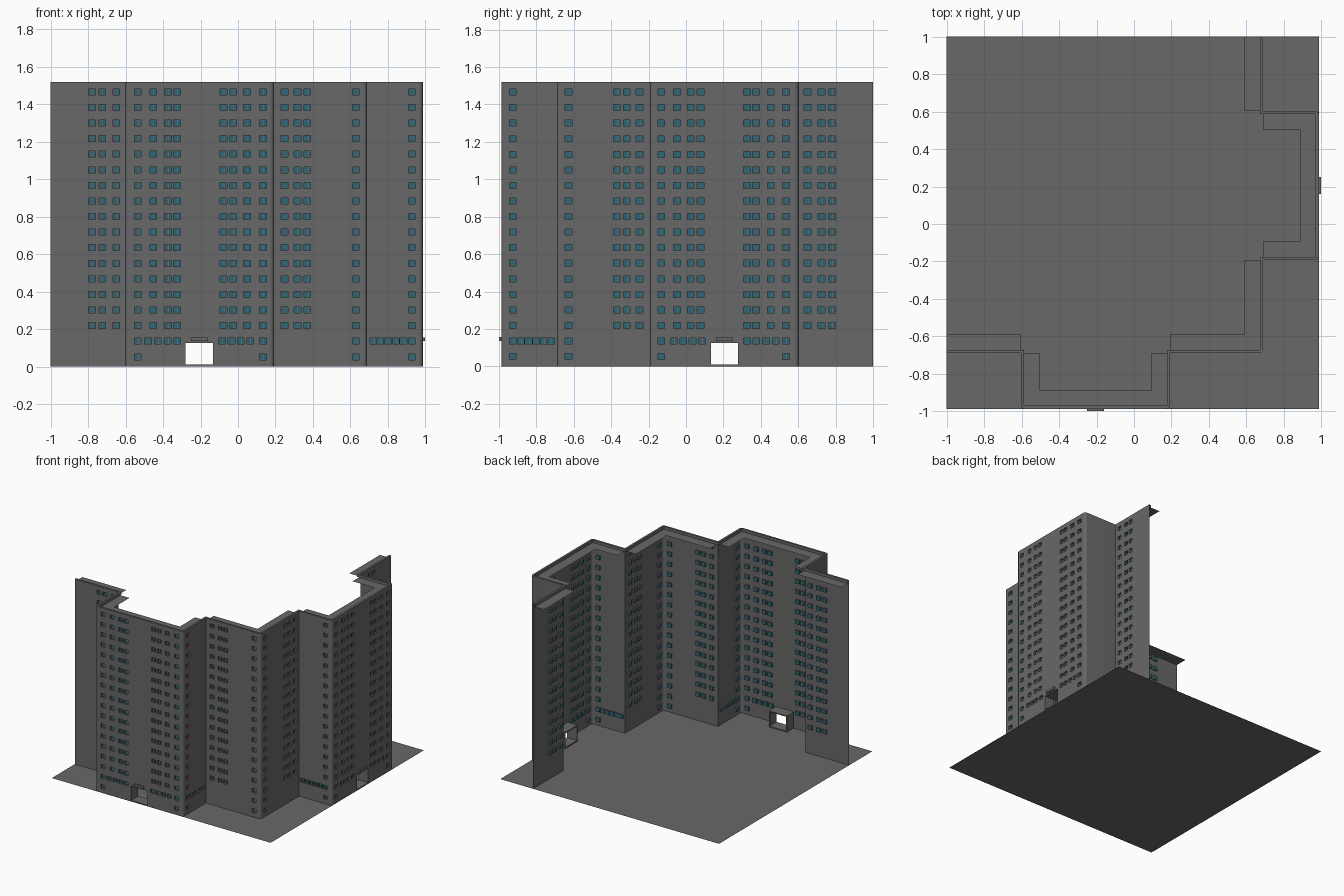
import bpy, bmesh, math
from mathutils import Vector

if "Cube" in bpy.data.objects:
    bpy.data.objects.remove(bpy.data.objects["Cube"])

FLOOR, FLOORS = 0.0832, 18
ROOF_Z, TOP_Z = FLOOR * FLOORS, 1.52
R, LIP, REVEAL = 0.02, 0.017, 0.014      # corner radius, parapet width, window depth
WIN_W, WIN_H = 0.036, 0.032


def material(name, rgb):
    m = bpy.data.materials.new(name)
    m.diffuse_color = (*rgb, 1)
    m.use_nodes = True
    m.node_tree.nodes["Principled BSDF"].inputs["Base Color"].default_value = m.diffuse_color
    return m


concrete = material("concrete", (0.14, 0.14, 0.14))
teal = material("teal_glass", (0.03, 0.13, 0.17))


def finish(name, bm, mat, smooth=False):
    me = bpy.data.meshes.new(name)
    bm.to_mesh(me)
    bm.free()
    me.materials.append(mat)
    ob = bpy.data.objects.new(name, me)
    bpy.context.collection.objects.link(ob)
    if smooth:
        bpy.ops.object.select_all(action='DESELECT')
        ob.select_set(True)
        bpy.context.view_layer.objects.active = ob
        bpy.ops.object.shade_smooth_by_angle(angle=math.radians(30))
    return ob


def quad(bm, *pts):
    bm.faces.new([bm.verts.new(p) for p in pts])


def mirror(x, y):
    return (-y, -x)


# Stepped wall line: one half, then its reflection across the diagonal
half = [(-1, -.689), (-.603, -.689), (-.603, -.987), (.192, -.987), (.192, -.689)]
path = [Vector(p) for p in half + [(.689, -.689)] + [mirror(*p) for p in reversed(half)]]
N = len(path) - 1
U = [(path[i + 1] - path[i]).normalized() for i in range(N)]
LEN = [(path[i + 1] - path[i]).length for i in range(N)]


def convex(i):
    return 0 < i < N and U[i - 1].cross(U[i]) > 0


# Window columns per wall: distance along the wall -> storeys
UPPER, ALL = range(2, FLOORS), range(FLOORS)
front = [.068, .150, .229, .277, .525, .578, .651, .736]
plan = {
    0: [(d, UPPER) for d in (.22, .275, .35)],
    2: [(d, UPPER) for d in front]
       + [(d, [1]) for d in (.068, .123, .175, .228, .277, .518, .568, .618, .668, .736)]
       + [(d, [0]) for d in (.068, .736)],
    3: [(.06, ALL)] + [(d, [1]) for d in (.104, .145, .186, .227, .265)],
    4: [(d, UPPER) for d in (.056, .125, .178)] + [(.436, ALL)],
}
for i in list(plan):
    plan[N - 1 - i] = [(LEN[i] - d, rows) for d, rows in plan[i]]
DOOR_D, DOOR_W, DOOR_Z0, DOOR_Z1 = .397, .146, .01, .126
door_at = {2: DOOR_D, N - 3: LEN[2] - DOOR_D}

walls, glass, bars, lobby, signs = (bmesh.new() for _ in range(5))


def box(bm, P, d0, d1, z0, z1, o0, o1):
    """Box in wall coordinates: along, up, outward."""
    c = [bm.verts.new(P(d, z, o)) for o in (o0, o1) for z in (z0, z1) for d in (d0, d1)]
    for f in ((4, 5, 7, 6), (1, 0, 2, 3), (0, 4, 6, 2), (5, 1, 3, 7), (6, 7, 3, 2), (0, 1, 5, 4)):
        bm.faces.new([c[k] for k in f])


for i in range(N):
    u = U[i]
    n = Vector((u.y, -u.x))

    def P(d, z, o=0, p=path[i], u=u, n=n):
        q = p + u * d + n * o
        return (q.x, q.y, z)

    # Openings of this wall
    rects = []
    for d, rows in plan.get(i, []):
        for r in rows:
            z = .052 + FLOOR * r
            rects.append((d - WIN_W / 2, d + WIN_W / 2, z - WIN_H / 2, z + WIN_H / 2))
    wins = list(rects)
    if i in door_at:
        d = door_at[i]
        rects.append((d - DOOR_W / 2, d + DOOR_W / 2, DOOR_Z0, DOOR_Z1))

    # Wall skin as a grid with the openings left out
    start = R if convex(i) else 0
    end = LEN[i] - (R if convex(i + 1) else 0)
    ds = sorted({round(v, 4) for r in rects for v in r[:2]} | {start, end})
    zs = sorted({round(v, 4) for r in rects for v in r[2:]} | {0, TOP_Z})
    for d0, d1 in zip(ds, ds[1:]):
        for z0, z1 in zip(zs, zs[1:]):
            dm, zm = (d0 + d1) / 2, (z0 + z1) / 2
            if not any(a < dm < b and c < zm < e for a, b, c, e in rects):
                quad(walls, P(d0, z0), P(d1, z0), P(d1, z1), P(d0, z1))

    # Window reveals, panes and centre bars
    for a, b, c, e in wins:
        ring = [(a, c), (b, c), (b, e), (a, e)]
        for (s, t), (v, w) in zip(ring, ring[1:] + ring[:1]):
            quad(walls, P(s, t), P(v, w), P(v, w, -REVEAL), P(s, t, -REVEAL))
        quad(glass, *[P(s, t, -REVEAL) for s, t in ring])
        m = a + (b - a) * .6
        box(bars, P, m - .002, m + .002, c, e, -REVEAL, -REVEAL + .005)

    # Entrance passage and the plate above it
    if i in door_at:
        d, w, t = door_at[i], DOOR_W / 2, .008
        box(lobby, P, d - w - t, d - w, 0, DOOR_Z1 + t, -.09, 0)
        box(lobby, P, d + w, d + w + t, 0, DOOR_Z1 + t, -.09, 0)
        box(lobby, P, d - w, d + w, DOOR_Z1, DOOR_Z1 + t, -.09, 0)
        box(lobby, P, d - w, d + w, 0, DOOR_Z0, -.09, 0)
        box(signs, P, d - .045, d + .045, .136, .156, 0, .012)

# Rounded outer corners, collecting the outer and inner parapet lines
outer, inner = [], []
for i, p in enumerate(path):
    if convex(i):
        a, b = U[i - 1], U[i]
        c = p - a * R + b * R
        arc = [math.pi / 2 * k / 4 for k in range(5)]
        dirs = [a * math.sin(t) - b * math.cos(t) for t in arc]
        pts = [c + v * R for v in dirs]
        for q, r in zip(pts, pts[1:]):
            quad(walls, (*q, 0), (*r, 0), (*r, TOP_Z), (*q, TOP_Z))
        outer += pts
        inner += [c + v * (R - LIP) for v in dirs]
    else:
        near = {i - 1, i} & set(range(N))
        outer.append(p)
        inner.append(p + sum((Vector((-U[k].y, U[k].x)) * LIP for k in near), Vector((0, 0))))

parapet = bmesh.new()
for a, b, c, d in zip(outer, outer[1:], inner[1:], inner):
    quad(parapet, (*a, TOP_Z), (*b, TOP_Z), (*c, TOP_Z), (*d, TOP_Z))
    quad(parapet, (*d, TOP_Z), (*c, TOP_Z), (*c, ROOF_Z), (*d, ROOF_Z))

# Flat roof strips behind the parapet
roof = bmesh.new()
strips = [(-1, -.689, -.603, -.589), (-.596, -.98, -.5035, -.689), (-.5035, -.98, .0925, -.887),
          (.0925, -.98, .185, -.689), (.192, -.689, .589, -.589)]
strips += [(*mirror(x1, y1), *mirror(x0, y0)) for x0, y0, x1, y1 in strips]
strips.append((.589, -.682, .682, -.589))
for x0, y0, x1, y1 in strips:
    quad(roof, (x0, y0, ROOF_Z), (x1, y0, ROOF_Z), (x1, y1, ROOF_Z), (x0, y1, ROOF_Z))

# Ground slab
ground = bmesh.new()
quad(ground, (-1, -.987, 0), (.987, -.987, 0), (.987, 1, 0), (-1, 1, 0))

for bm in (walls, parapet):
    bmesh.ops.remove_doubles(bm, verts=bm.verts, dist=1e-5)
finish("outer_walls", walls, concrete, smooth=True)
finish("parapet", parapet, concrete)
finish("roof_strips", roof, concrete)
finish("window_panes", glass, teal)
finish("window_bars", bars, concrete)
finish("entrance_passages", lobby, concrete)
finish("entrance_plates", signs, concrete)
finish("ground", ground, concrete)
